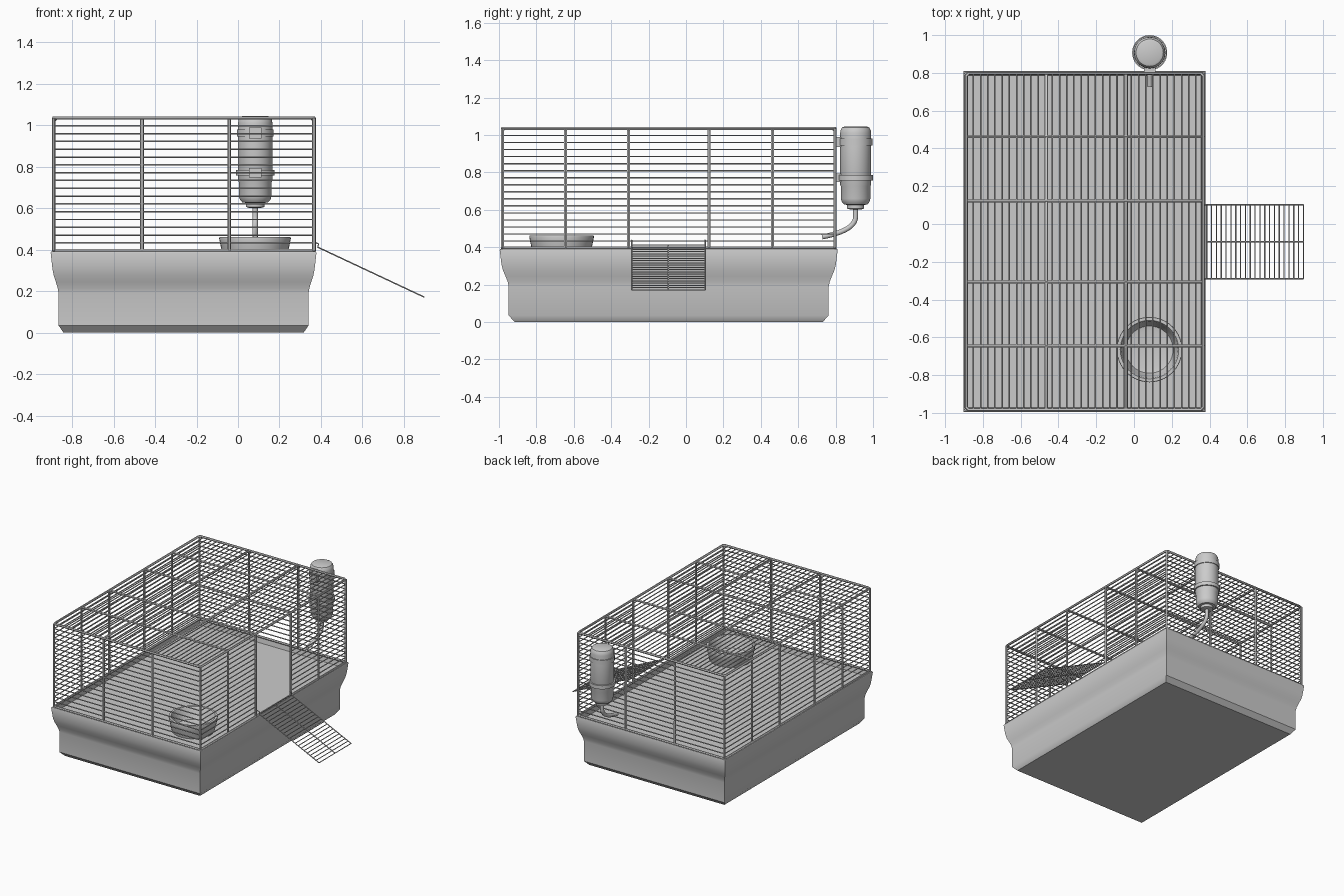
import bpy, bmesh, math
from mathutils import Vector

if "Cube" in bpy.data.objects:
    bpy.data.objects.remove(bpy.data.objects["Cube"])

L, R, F, B = -0.888, 0.366, -0.982, 0.797      # cage wire planes
Z0, Z1 = 0.395, 1.035                          # cage bottom and top
D0, D1 = -0.307, 0.122                         # door opening in y


def wires(name, paths, r, closed=False, res=1):
    """Round wires along a list of point paths, as one mesh."""
    cu = bpy.data.curves.new(name, 'CURVE')
    cu.dimensions = '3D'
    cu.bevel_depth = r
    cu.bevel_resolution = res
    cu.use_fill_caps = True
    for pts in paths:
        s = cu.splines.new('POLY')
        s.points.add(len(pts) - 1)
        for p, c in zip(s.points, pts):
            p.co = (*c, 1)
        s.use_cyclic_u = closed
    ob = bpy.data.objects.new(name, cu)
    bpy.context.collection.objects.link(ob)
    bpy.ops.object.select_all(action='DESELECT')
    ob.select_set(True)
    bpy.context.view_layer.objects.active = ob
    bpy.ops.object.convert(target='MESH')
    bpy.ops.object.shade_smooth_by_angle(angle=math.radians(50))
    return bpy.context.object


def skin(name, rings, angle=35):
    """Bridge equal-length rings of points, capping both ends."""
    bm = bmesh.new()
    vs = [[bm.verts.new(p) for p in ring] for ring in rings]
    n = len(vs[0])
    for a, b in zip(vs, vs[1:]):
        for i in range(n):
            j = (i + 1) % n
            bm.faces.new((a[i], a[j], b[j], b[i]))
    bm.faces.new(vs[0][::-1])
    bm.faces.new(vs[-1])
    bmesh.ops.recalc_face_normals(bm, faces=bm.faces)
    me = bpy.data.meshes.new(name)
    bm.to_mesh(me)
    bm.free()
    ob = bpy.data.objects.new(name, me)
    bpy.context.collection.objects.link(ob)
    bpy.ops.object.select_all(action='DESELECT')
    ob.select_set(True)
    bpy.context.view_layer.objects.active = ob
    bpy.ops.object.shade_smooth_by_angle(angle=math.radians(angle))
    return ob


def lathe(name, prof, cx, cy, n=40):
    return skin(name, [[(cx + r * math.cos(2 * math.pi * i / n),
                         cy + r * math.sin(2 * math.pi * i / n), z)
                        for i in range(n)] for r, z in prof])


def box(name, lo, hi):
    return skin(name, [[(lo[0], lo[1], z), (hi[0], lo[1], z),
                        (hi[0], hi[1], z), (lo[0], hi[1], z)] for z in (lo[2], hi[2])])


def rect(dx, dy, z):
    return [(-0.903 + dx, -0.996 + dy, z), (0.378 - dx, -0.996 + dy, z),
            (0.378 - dx, 0.811 - dy, z), (-0.903 + dx, 0.811 - dy, z)]


# Tray: flared walls, thin rim and raised floor inside
tray = [(0.062, 0.08, 0), (0.038, 0.048, 0.035), (0.038, 0.048, 0.19),
        (0.034, 0.043, 0.215), (0.025, 0.031, 0.245), (0.015, 0.018, 0.275),
        (0.009, 0.01, 0.305), (0, 0, 0.385), (0.003, 0.003, 0.391),
        (0.018, 0.018, 0.391), (0.022, 0.024, 0.352)]
skin("tray", [rect(*t) for t in tray])

# Cage frame: top and bottom rectangles with corner posts
c = 0.012
ring = [(L + c, F), (R - c, F), (R, F + c), (R, B - c),
        (R - c, B), (L + c, B), (L, B - c), (L, F + c)]
wires("cage_frame_rings", [[(x, y, z) for x, y in ring] for z in (Z0, Z1)], 0.009, True)
wires("cage_corner_posts", [[(x, y, Z0), (x, y, Z1)] for x in (L, R) for y in (F, B)], 0.009)

# Thick hoops running over the cage in both directions
hoops = []
for y in (-0.645, D0, D1, 0.462):
    hoops.append([(L, y, Z0), (L, y, Z1 - c), (L + c, y, Z1),
                  (R - c, y, Z1), (R, y, Z1 - c), (R, y, Z0)])
for x in (-0.463, -0.042):
    hoops.append([(x, F, Z0), (x, F, Z1 - c), (x, F + c, Z1),
                  (x, B - c, Z1), (x, B, Z1 - c), (x, B, Z0)])
wires("cage_hoops", hoops, 0.009)

# Thin horizontal side bars, leaving the door opening free
bars = []
n = 17
for i in range(1, n):
    z = Z0 + (Z1 - Z0) * i / n
    bars += [[(L, F, z), (R, F, z)], [(L, B, z), (R, B, z)], [(L, F, z), (L, B, z)],
             [(R, F, z), (R, D0, z)], [(R, D1, z), (R, B, z)]]
wires("side_bars", bars, 0.004)

# Thin roof bars
n = 33
wires("roof_bars", [[(L + (R - L) * i / n, F, Z1), (L + (R - L) * i / n, B, Z1)]
                    for i in range(1, n)], 0.004)

# Open door folded down as a ramp
top, low = Vector((0.385, 0, 0.412)), Vector((0.897, 0, 0.172))
rails = [[(0.368, y, 0.437), (0.388, y, 0.428), (top.x, y, top.z), (low.x, y, low.z)]
         for y in (-0.29, 0.102)]
rails.append([(top.x, -0.094, top.z), (low.x, -0.094, low.z)])
wires("door_rails", rails, 0.0038)
rungs = []
for i in range(21):
    p = top.lerp(low, i / 20)
    rungs.append([(p.x, -0.29, p.z), (p.x, 0.102, p.z)])
wires("door_rungs", rungs, 0.0032)

# Food bowl
lathe("food_bowl", [(0.15, 0.352), (0.158, 0.385), (0.166, 0.42), (0.173, 0.455),
                    (0.171, 0.462), (0.155, 0.462), (0.15, 0.455), (0.142, 0.41),
                    (0.125, 0.375), (0.1, 0.37)], 0.082, -0.665)

# Water bottle with cap and neck
bx, by = 0.083, 0.907
lathe("water_bottle", [(0.06, 1.045), (0.072, 1.04), (0.08, 1.027), (0.083, 1.01),
                       (0.083, 0.735), (0.079, 0.725), (0.079, 0.66), (0.074, 0.642),
                       (0.062, 0.628), (0.045, 0.626), (0.045, 0.606),
                       (0.03, 0.602)], bx, by)

# Holder bands and clips joining the bottle to the cage
for k, (za, zb, r) in enumerate(((0.945, 0.98, 0.089), (0.757, 0.785, 0.093))):
    lathe(f"bottle_band_{k + 1}", [(0.08, za), (r, za), (r, zb), (0.08, zb)], bx, by)
    box(f"bottle_clip_{k + 1}", (bx - 0.03, 0.798, za - 0.008), (bx + 0.03, 0.832, zb + 0.01))

# Bent drinking spout reaching through the back wall
p0, p1, p2 = Vector((bx, by, 0.56)), Vector((bx, by - 0.005, 0.488)), Vector((bx, 0.728, 0.455))
spout = [(bx, by, 0.612)]
for i in range(13):
    t = i / 12
    spout.append(p0 * (1 - t) ** 2 + p1 * 2 * t * (1 - t) + p2 * t * t)
wires("drinking_spout", [spout], 0.014, res=3)
